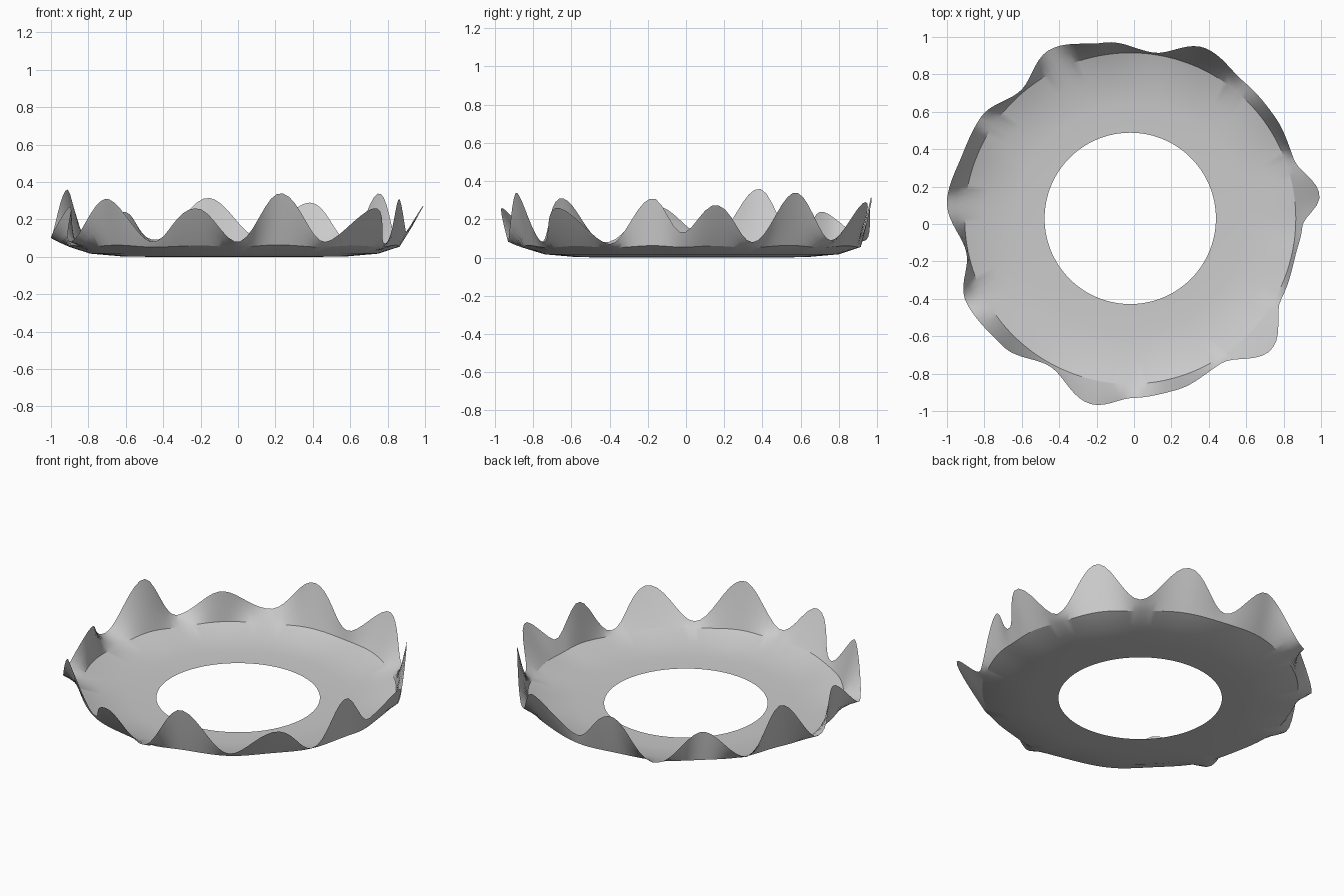
import bpy, bmesh, math

if "Cube" in bpy.data.objects:
    bpy.data.objects.remove(bpy.data.objects["Cube"])

CX, CY, N = -0.02, 0.03, 180

# rim control points: angle, radius, height (valleys and peaks alternate)
RIM = [(7, 1.02, .275), (20, .93, .08), (35, .945, .34), (50, .95, .09),
       (66, .995, .29), (82, .895, .11), (98.5, .95, .315), (115, 1.0, .09),
       (131, .90, .24), (146, .965, .09), (158.5, .96, .36), (174, .985, .10),
       (192, .895, .27), (207, .985, .08), (225, .965, .31), (241, .90, .08),
       (258.5, 1.015, .26), (271, .96, .08), (285, .95, .34), (302, .915, .08),
       (317, 1.03, .26), (332, .915, .07), (347, .905, .31), (357, .92, .13)]


def rim_at(deg):
    """Cosine blend between neighbouring rim points."""
    if deg < RIM[0][0]:
        deg += 360
    pts = RIM + [(RIM[0][0] + 360, RIM[0][1], RIM[0][2])]
    for (a, r0, z0), (b, r1, z1) in zip(pts, pts[1:]):
        if a <= deg <= b:
            t = (1 - math.cos(math.pi * (deg - a) / (b - a))) / 2
            return r0 + (r1 - r0) * t, z0 + (z1 - z0) * t


bm = bmesh.new()
columns = []
for i in range(N):
    deg = 360 * i / N
    a = math.radians(deg)
    r, z = rim_at(deg)
    crease_z = .052 + .012 * (z - .08) / .26
    # shallow dish, crease, then wavy wall
    profile = [(.458, 0), (.61, .003), (.77, .017), (.885, crease_z),
               (.885 + (r - .885) * .55, crease_z + (z - crease_z) * .5), (r, z)]
    columns.append([bm.verts.new((CX + p * math.cos(a), CY + p * math.sin(a), h))
                    for p, h in profile])
for i in range(N):
    c, d = columns[i], columns[(i + 1) % N]
    for k in range(len(c) - 1):
        bm.faces.new((c[k], c[k + 1], d[k + 1], d[k]))

mesh = bpy.data.meshes.new("wavy_ring_dish")
bm.to_mesh(mesh)
bm.free()
dish = bpy.data.objects.new("wavy_ring_dish", mesh)
bpy.context.collection.objects.link(dish)
bpy.context.view_layer.objects.active = dish
dish.select_set(True)
bpy.ops.object.shade_smooth_by_angle(angle=math.radians(25))
